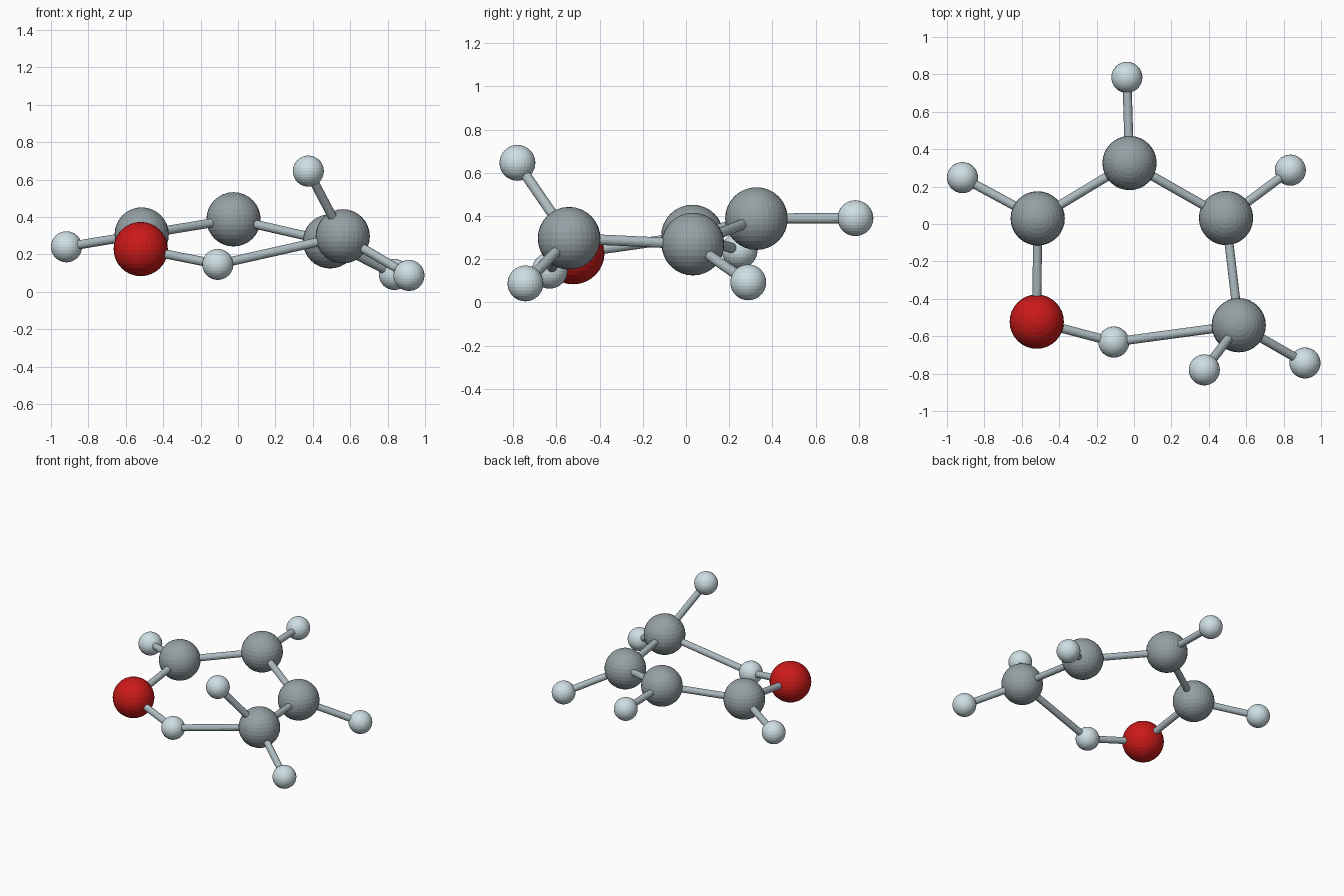
import bpy
from mathutils import Vector

if "Cube" in bpy.data.objects:
    bpy.data.objects.remove(bpy.data.objects["Cube"])


def material(name, rgb):
    m = bpy.data.materials.new(name)
    m.diffuse_color = (*rgb, 1)
    m.use_nodes = True
    m.node_tree.nodes["Principled BSDF"].inputs["Base Color"].default_value = m.diffuse_color
    return m


RED = material("oxygen_red", (0.6, 0.01, 0.01))
GREY = material("carbon_grey", (0.30, 0.35, 0.37))
PALE = material("hydrogen_pale", (0.62, 0.74, 0.78))
BOND = material("bond_grey", (0.42, 0.50, 0.53))

BIG, SMALL, BOND_R = 0.145, 0.083, 0.024

# Atom centres
atoms = {
    "oxygen": (-0.52, -0.522, 0.229),
    "carbon_left": (-0.515, 0.03, 0.307),
    "carbon_back": (-0.024, 0.326, 0.388),
    "carbon_right": (0.492, 0.032, 0.27),
    "carbon_front": (0.56, -0.541, 0.297),
    "hydrogen_bridge": (-0.108, -0.631, 0.147),
    "hydrogen_left": (-0.917, 0.248, 0.241),
    "hydrogen_back": (-0.038, 0.784, 0.39),
    "hydrogen_right": (0.836, 0.288, 0.093),
    "hydrogen_front_up": (0.376, -0.78, 0.646),
    "hydrogen_front_out": (0.914, -0.743, 0.088),
}

# Bonds between atoms
bonds = [
    ("oxygen", "carbon_left"), ("carbon_left", "carbon_back"),
    ("carbon_back", "carbon_right"), ("carbon_right", "carbon_front"),
    ("carbon_front", "hydrogen_bridge"), ("hydrogen_bridge", "oxygen"),
    ("carbon_left", "hydrogen_left"), ("carbon_back", "hydrogen_back"),
    ("carbon_right", "hydrogen_right"),
    ("carbon_front", "hydrogen_front_up"), ("carbon_front", "hydrogen_front_out"),
]


def add_atom(name, centre):
    kind = name.split("_")[0]
    bpy.ops.mesh.primitive_uv_sphere_add(
        segments=32, ring_count=16, location=centre,
        radius=SMALL if kind == "hydrogen" else BIG)
    ob = bpy.context.object
    ob.name = name
    ob.data.materials.append({"oxygen": RED, "carbon": GREY, "hydrogen": PALE}[kind])


def add_bond(a, b):
    p, q = Vector(atoms[a]), Vector(atoms[b])
    d = q - p
    bpy.ops.mesh.primitive_cylinder_add(
        vertices=16, radius=BOND_R, depth=d.length, location=(p + q) / 2,
        rotation=d.to_track_quat('Z', 'Y').to_euler())
    ob = bpy.context.object
    ob.name = f"bond_{a}_to_{b}"
    ob.data.materials.append(BOND)


for name, centre in atoms.items():
    add_atom(name, centre)
for a, b in bonds:
    add_bond(a, b)
